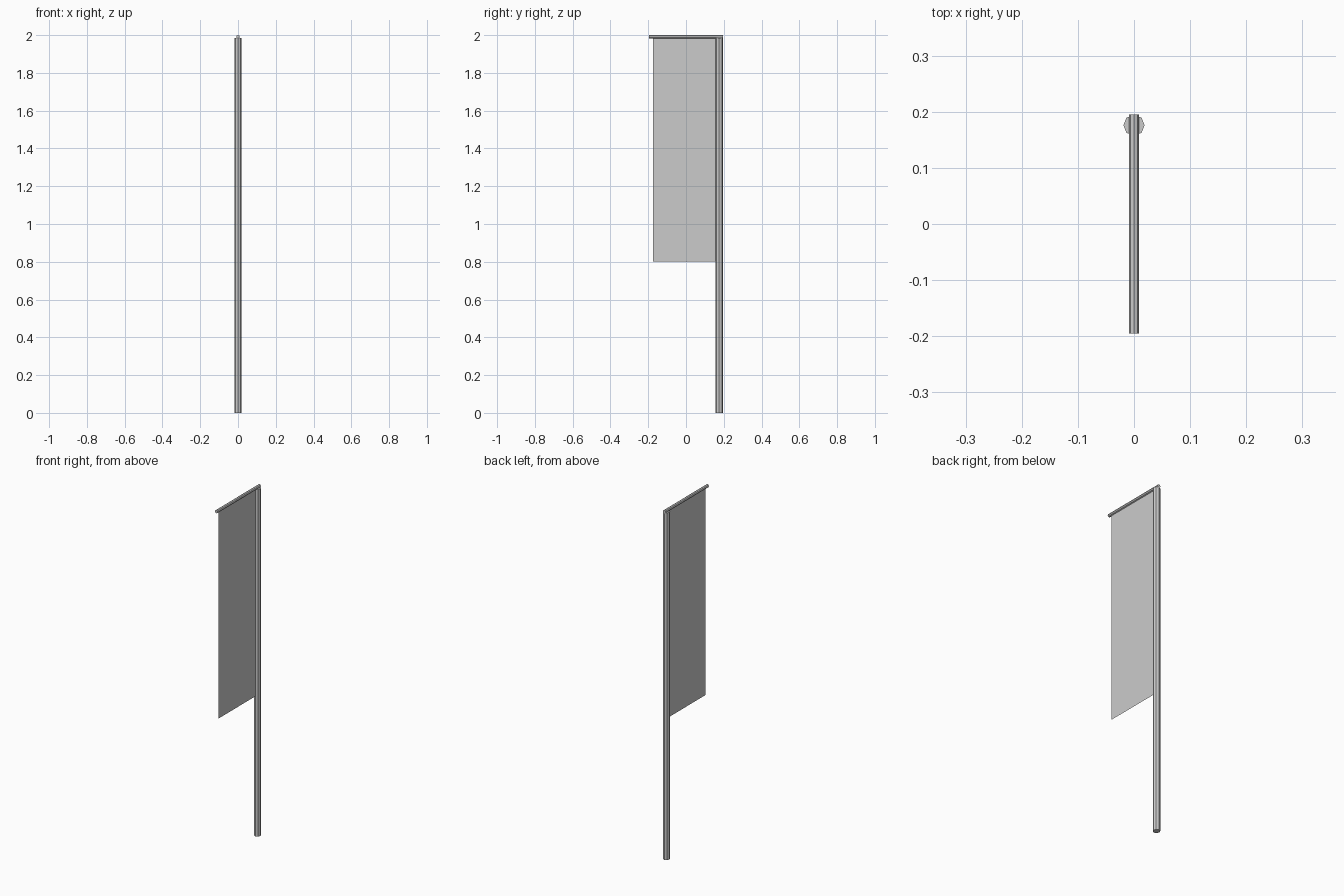
import bpy
from math import pi

if "Cube" in bpy.data.objects:
    bpy.data.objects.remove(bpy.data.objects["Cube"])


def rod(name, radius, length, location, rotation=(0, 0, 0), sides=8):
    bpy.ops.mesh.primitive_cylinder_add(vertices=sides, radius=radius, depth=length,
                                        location=location, rotation=rotation)
    bpy.context.object.name = name


# Upright pole and the crossbar resting on top of it
rod("pole", 0.019, 1.985, (0, 0.176, 0.9925))
rod("crossbar", 0.009, 0.39, (0, 0, 1.991), (pi / 2, 0, 0))

# Thin flat banner cloth hanging from the crossbar
bpy.ops.mesh.primitive_plane_add(size=1, location=(0, 0, 1.396), rotation=(0, pi / 2, 0))
banner = bpy.context.object
banner.name = "banner"
banner.scale = (1.19, 0.352, 1)
